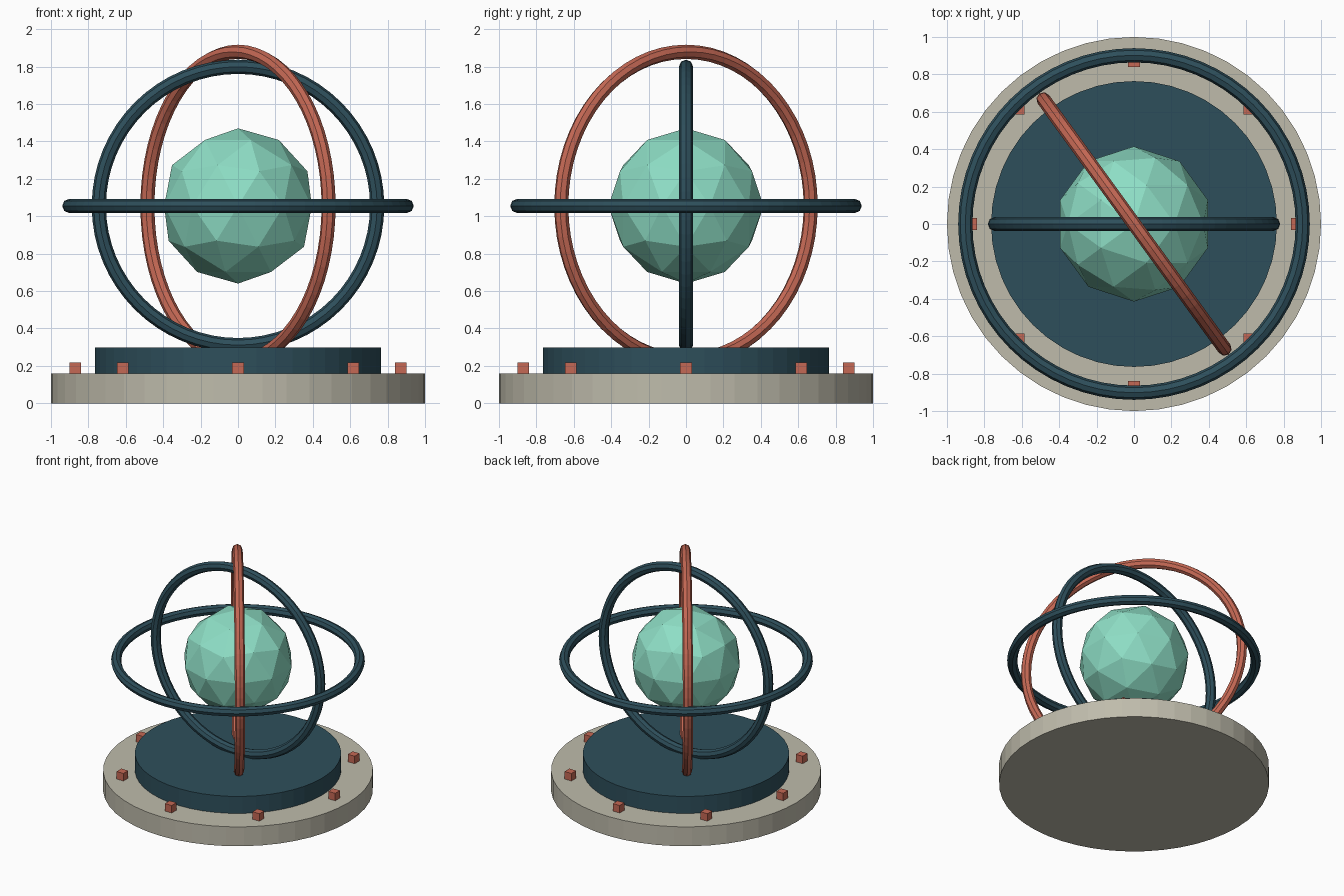
import bpy
from math import radians, sin, cos, pi

if "Cube" in bpy.data.objects:
    bpy.data.objects.remove(bpy.data.objects["Cube"])


def material(name, rgb):
    mat = bpy.data.materials.new(name)
    mat.diffuse_color = (*rgb, 1)
    mat.use_nodes = True
    mat.node_tree.nodes["Principled BSDF"].inputs["Base Color"].default_value = mat.diffuse_color
    return mat


STONE = material("stone", (0.52, 0.50, 0.41))
NAVY = material("navy", (0.027, 0.078, 0.105))
COPPER = material("copper", (0.56, 0.14, 0.09))
MINT = material("mint", (0.27, 0.73, 0.56))
CENTRE_Z = 1.055


def finish(name, mat):
    obj = bpy.context.object
    obj.name = name
    obj.data.materials.append(mat)
    return obj


def disc(name, radius, z0, z1, mat):
    bpy.ops.mesh.primitive_cylinder_add(vertices=48, radius=radius, depth=z1 - z0,
                                        location=(0, 0, (z0 + z1) / 2))
    finish(name, mat)


def ring(name, radius, rotation, mat):
    bpy.ops.mesh.primitive_torus_add(major_radius=radius, minor_radius=0.038,
                                     major_segments=64, minor_segments=8,
                                     location=(0, 0, CENTRE_Z), rotation=rotation)
    finish(name, mat)


# Stepped round plinth
disc("base_plate", 1.0, 0, 0.158, STONE)
disc("upper_plate", 0.764, 0.158, 0.297, NAVY)

# Small cube markers around the plinth, all axis-aligned
for i in range(8):
    a = i * pi / 4
    bpy.ops.mesh.primitive_cube_add(size=0.062,
                                    location=(0.87 * cos(a), 0.87 * sin(a), 0.188))
    finish(f"marker_{i + 1}", COPPER)

# Faceted globe
bpy.ops.mesh.primitive_ico_sphere_add(subdivisions=2, radius=0.415,
                                      location=(0, 0, CENTRE_Z))
finish("globe", MINT)

# Three orbit rings; the vertical ones sink into the upper plate
ring("horizontal_ring", 0.902, (0, 0, 0), NAVY)
ring("upright_ring", 0.744, (radians(90), 0, 0), NAVY)
ring("diagonal_ring", 0.824, (radians(90), 0, radians(-54)), COPPER)
